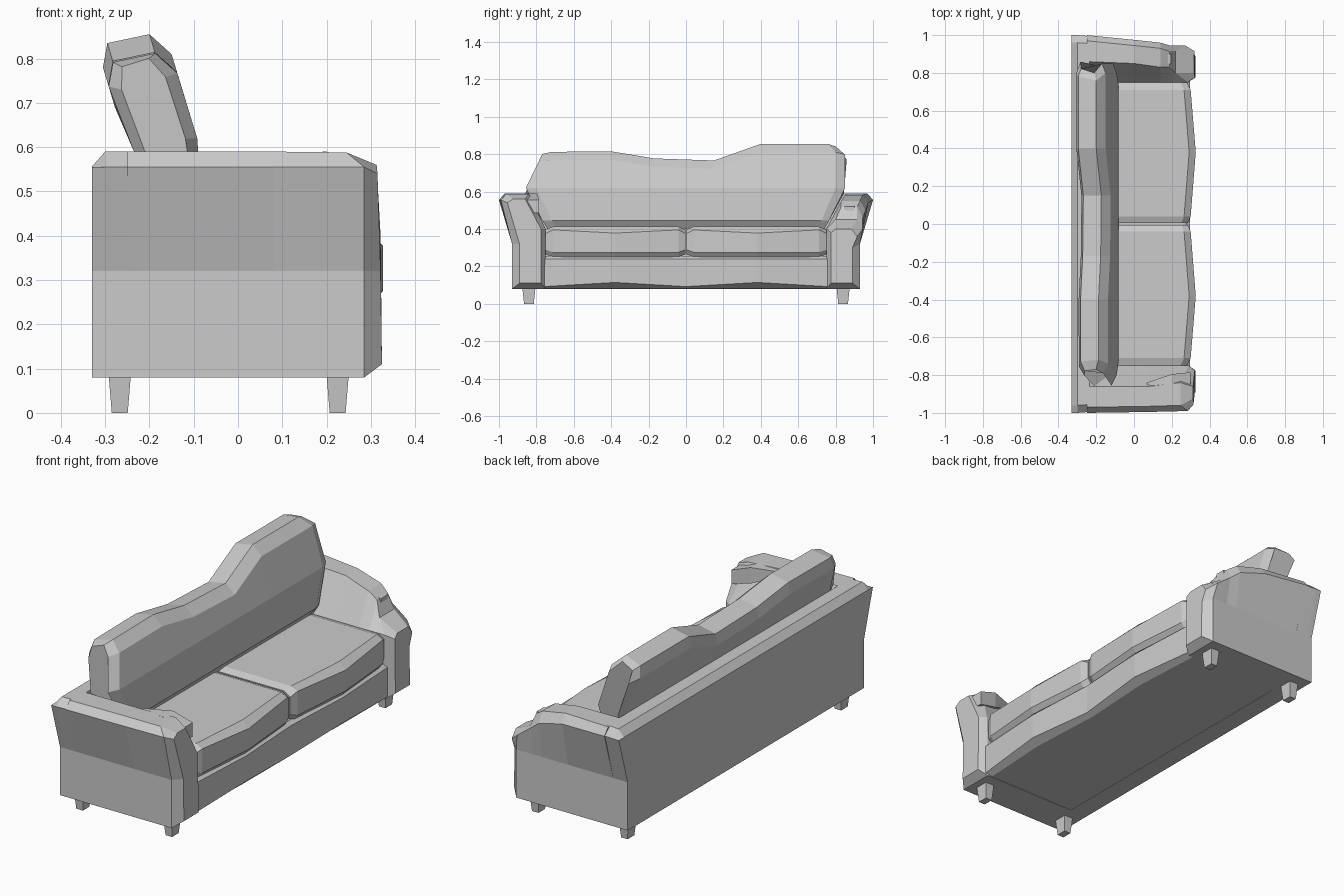
import bpy, bmesh


def loft(name, rings):
    """Skin equal-sized closed rings and cap both ends, flat shaded."""
    bm = bmesh.new()
    vs = [[bm.verts.new(p) for p in r] for r in rings]
    n = len(rings[0])
    for a, b in zip(vs, vs[1:]):
        for i in range(n):
            j = (i + 1) % n
            bm.faces.new((a[i], a[j], b[j], b[i]))
    bm.faces.new(vs[0])
    bm.faces.new(vs[-1])
    bmesh.ops.recalc_face_normals(bm, faces=bm.faces)
    me = bpy.data.meshes.new(name)
    bm.to_mesh(me)
    bm.free()
    ob = bpy.data.objects.new(name, me)
    bpy.context.collection.objects.link(ob)
    return ob


def lerp(x, pts):
    """Piecewise linear lookup."""
    if x <= pts[0][0]:
        return pts[0][1]
    for (a, u), (b, v) in zip(pts, pts[1:]):
        if x <= b:
            return u + (v - u) * (x - a) / (b - a)
    return pts[-1][1]


# Back panel: flared outline with a chamfered rear top edge
def back_ring(x, top, half):
    h = [(0.93, 0.08), (0.93, 0.32), (half, 0.555), (half - 0.04, top)]
    return [(x, y, z) for y, z in h] + [(x, -y, z) for y, z in reversed(h)]


loft("back_panel", [back_ring(-0.33, 0.556, 1.0), back_ring(-0.30, 0.59, 1.0),
                    back_ring(-0.235, 0.59, 0.995)])


# Arms: cross-section in y and z, swept toward the front
def arm_ring(s, xs, out_y, out_z, top_z, in_y=0.86, low=0.08, side=0.93, inner=0.75, mid=0.32, in_z=0.40):
    yz = [(inner, low), (side, low), (side, mid), (out_y, out_z),
          (out_y - 0.03, top_z), (in_y, top_z), (inner, in_z)]
    if not isinstance(xs, tuple):
        xs = (xs,) * 7
    return [(x, s * y, z) for x, (y, z) in zip(xs, yz)]


loft("left_arm", [
    arm_ring(-1, -0.25, 1.0, 0.555, 0.59),
    arm_ring(-1, 0.08, 0.995, 0.555, 0.59),
    arm_ring(-1, (0.285, 0.285, 0.285, 0.285, 0.245, 0.245, 0.29), 0.99, 0.555, 0.588, 0.84),
    arm_ring(-1, (0.325, 0.325, 0.322, 0.315, 0.313, 0.313, 0.322), 0.955, 0.54, 0.56, 0.86,
             0.11, 0.89, 0.775),
])
loft("right_arm", [
    arm_ring(1, -0.25, 1.0, 0.555, 0.59),
    arm_ring(1, 0.0, 0.975, 0.54, 0.582, 0.85),
    arm_ring(1, 0.14, 0.96, 0.50, 0.55, 0.83),
    arm_ring(1, (0.2, 0.2, 0.2, 0.19, 0.185, 0.185, 0.2), 0.945, 0.46, 0.52, 0.83),
    arm_ring(1, (0.285, 0.285, 0.285, 0.27, 0.22, 0.22, 0.285), 0.945, 0.40, 0.45, 0.80),
    arm_ring(1, (0.325, 0.325, 0.322, 0.32, 0.318, 0.318, 0.322), 0.915, 0.36, 0.40, 0.80,
             0.11, 0.89, 0.775, 0.3, 0.38),
])


# Small square knob and creased fold on the arm fronts
def box_ring(x, y, z, a, b):
    return [(x, y - a, z - b), (x, y + a, z - b), (x, y + a, z + b), (x, y - a, z + b)]


loft("arm_knob", [box_ring(0.14, 0.875, 0.495, 0.035, 0.035), box_ring(0.195, 0.873, 0.495, 0.025, 0.026)])
loft("arm_fold", [box_ring(0.07, -0.845, 0.575, 0.006, 0.01), box_ring(0.2, -0.835, 0.55, 0.04, 0.04),
                  box_ring(0.30, -0.83, 0.52, 0.045, 0.035)])

# Base rail with a gently wavy front
rail = []
for y in (-0.76, -0.38, 0, 0.38, 0.76):
    b = 1 if abs(y) == 0.38 else 0
    f = 0.295 + 0.02 * b
    sec = [(-0.26, 0.082), (f - 0.035, 0.082), (f, 0.092 + 0.022 * b), (f, 0.24),
           (f - 0.02, 0.255), (-0.26, 0.255)]
    rail.append([(x, y, z) for x, z in sec])
loft("base", rail)


# Two seat cushions, bulging at the middle of the front
def seat_ring(y, f, edge, g):
    sec = [(-0.22, 0.25 + g), (f - 0.02, 0.25 + g), (f, 0.275 + g), (f, edge - g),
           (f - 0.035, 0.412 - g), (-0.22, 0.412 - g)]
    return [(x, y, z) for x, z in sec]


for s, side in ((-1, "left"), (1, "right")):
    loft(side + "_seat_cushion", [
        seat_ring(s * 0.004, 0.285, 0.39, 0.014), seat_ring(s * 0.04, 0.30, 0.395, 0),
        seat_ring(s * 0.38, 0.327, 0.378, 0), seat_ring(s * 0.71, 0.30, 0.395, 0),
        seat_ring(s * 0.752, 0.28, 0.39, 0.014)])

# Leaning back cushion: height follows a wavy outline, ends taper to the seat
heights = [(-0.77, 0.812), (-0.4, 0.815), (-0.17, 0.777), (0.15, 0.766), (0.4, 0.855), (0.8, 0.855)]
low_end = [(0.40, -0.74), (0.6, -0.865), (0.82, -0.765)]
high_end = [(0.40, 0.74), (0.6, 0.85), (0.80, 0.86), (0.855, 0.80)]
rings = []
for y, k in ((-0.9, 0.66), (-0.8, 1), (-0.4, 1), (-0.17, 1), (0.15, 1), (0.4, 1), (0.8, 1), (0.9, 0.75)):
    h = lerp(y, heights)
    d = 0.3 * (0.855 - h)
    sec = [(-0.11, 0.40), (-0.08, 0.445), (-0.092, 0.62), (-0.15 + d, h - 0.045), (-0.2 + d, h),
           (-0.295 + d, h - 0.02), (-0.305 + d, h - 0.075), (-0.235, 0.59), (-0.2, 0.40)]
    ring = []
    for x, z in sec:
        lo, hi = lerp(z, low_end), lerp(z, high_end)
        if k == 1:                       # full section, kept inside the end taper
            yy = min(max(y, lo + 0.05), hi - 0.04)
        else:                            # narrowed end cap
            yy = lo if y < 0 else hi
            c = -0.165 - 0.3 * (z - 0.6)
            x = c + (x - c) * k
            z = 0.62 + (z - 0.62) * (0.94 if z > 0.62 else 1)
        ring.append((x, yy, z))
    rings.append(ring)
loft("back_cushion", rings)

# Four tapered legs
for x, fb in ((-0.267, "back"), (0.225, "front")):
    for s, lr in ((-1, "left"), (1, "right")):
        def leg_ring(z, a, b):
            return [(x + i * a, s * 0.84 + j * b, z) for i, j in ((-1, -1), (1, -1), (1, 1), (-1, 1))]
        loft(f"{fb}_{lr}_leg", [leg_ring(0, 0.018, 0.026), leg_ring(0.085, 0.025, 0.035)])
